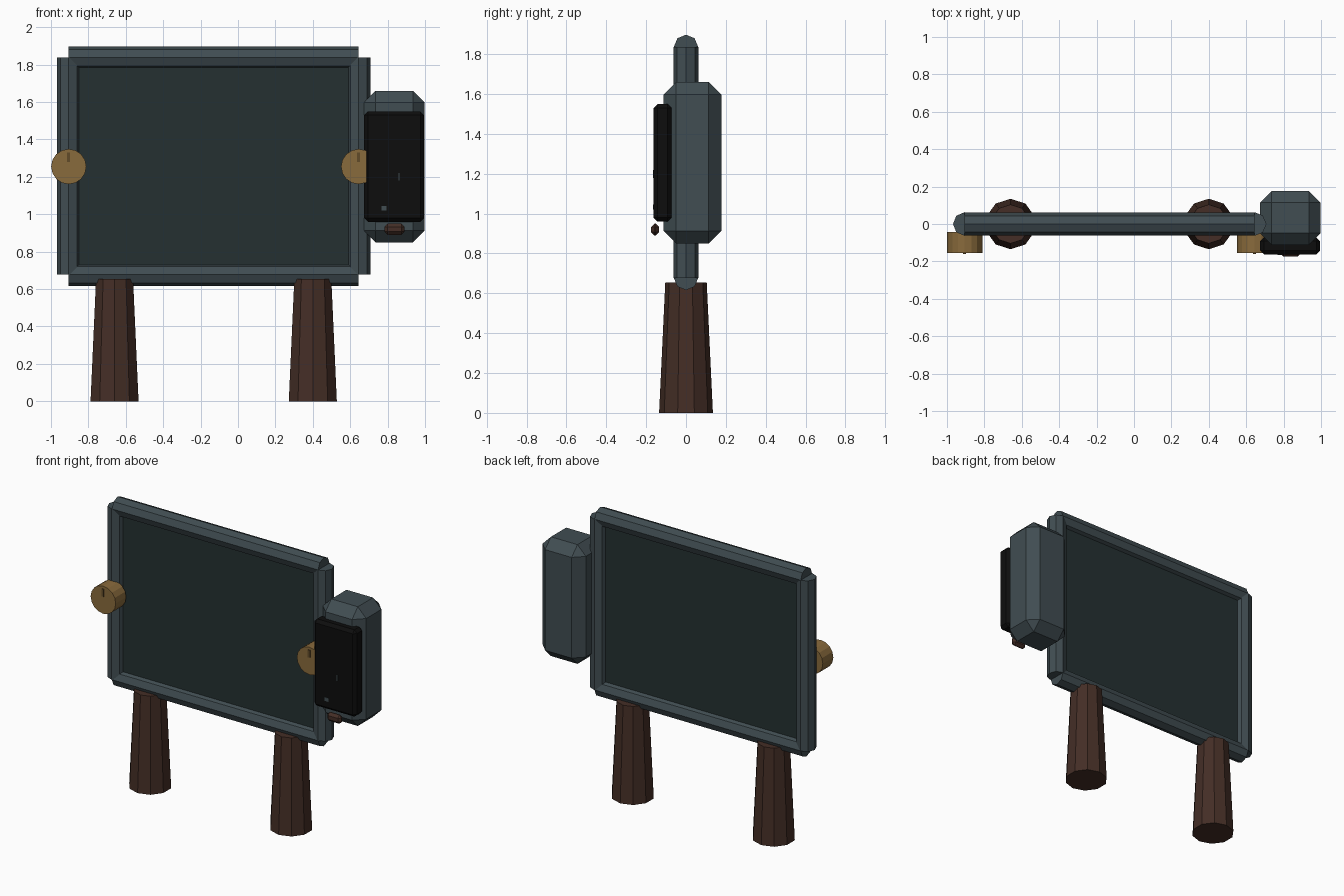
import bpy, bmesh, math
from mathutils import Matrix, Vector

if "Cube" in bpy.data.objects:
    bpy.data.objects.remove(bpy.data.objects["Cube"])


def material(name, rgb):
    m = bpy.data.materials.new(name)
    m.diffuse_color = (*rgb, 1)
    m.use_nodes = True
    m.node_tree.nodes["Principled BSDF"].inputs["Base Color"].default_value = m.diffuse_color
    return m


STEEL = material("slate_metal", (0.052, 0.074, 0.084))
BOARD = material("dark_board", (0.018, 0.030, 0.031))
WOOD = material("dark_wood", (0.058, 0.027, 0.019))
BRASS = material("brass", (0.250, 0.145, 0.045))
BRASS_DARK = material("dark_brass", (0.120, 0.070, 0.022))
BLACK = material("black", (0.004, 0.004, 0.004))


def finish(bm, name, mat):
    bmesh.ops.recalc_face_normals(bm, faces=bm.faces)
    me = bpy.data.meshes.new(name)
    bm.to_mesh(me)
    bm.free()
    me.materials.append(mat)
    ob = bpy.data.objects.new(name, me)
    bpy.context.collection.objects.link(ob)
    return ob


def box(name, lo, hi, mat, bevel=0):
    lo, hi = Vector(lo), Vector(hi)
    bm = bmesh.new()
    bmesh.ops.create_cube(bm, size=1, matrix=Matrix.Translation((lo + hi) / 2)
                          @ Matrix.Diagonal((*(hi - lo), 1)))
    if bevel:
        bmesh.ops.bevel(bm, geom=bm.edges[:], offset=bevel, segments=1,
                        profile=0.5, affect='EDGES')
    return finish(bm, name, mat)


def rod(name, a, b, r1, r2, sides, mat):
    a, b = Vector(a), Vector(b)
    d = b - a
    if abs(d.x) > 0:
        rot = Matrix.Rotation(math.pi / 2, 4, 'Y')
    elif abs(d.y) > 0:
        rot = Matrix.Rotation(math.pi / 2, 4, 'X')
    else:
        rot = Matrix.Identity(4)
    bm = bmesh.new()
    bmesh.ops.create_cone(bm, cap_ends=True, segments=sides, radius1=r1, radius2=r2,
                          depth=d.length, matrix=Matrix.Translation((a + b) / 2) @ rot)
    return finish(bm, name, mat)


XL, XR, ZB, ZT, ZM = -0.905, 0.645, 0.677, 1.837, 1.255

# Board and the four octagonal frame bars
box("board_panel", (XL, -0.02, ZB), (XR, 0.02, ZT), BOARD)
for name, z in (("bottom", ZB), ("top", ZT)):
    rod(name + "_frame_bar", (XL, 0, z), (XR, 0, z), 0.061, 0.061, 8, STEEL)
for name, x in (("left", XL), ("right", XR)):
    rod(name + "_frame_bar", (x, 0, ZB), (x, 0, ZT), 0.063, 0.063, 8, STEEL)
    # Knob with a small pointer mark
    rod(name + "_knob", (x, -0.155, ZM), (x, -0.042, ZM), 0.094, 0.094, 16, BRASS)
    box(name + "_knob_mark", (x - 0.008, -0.161, 1.28), (x + 0.008, -0.153, 1.33), BRASS_DARK)

# Tapered ten-sided legs
for name, x in (("left", -0.66), ("right", 0.40)):
    rod(name + "_leg", (x, 0, 0), (x, 0, 0.655), 0.135, 0.104, 10, WOOD)

# Side housing with chamfered edges, black cover and small latch
box("side_housing", (0.673, -0.112, 0.85), (0.998, 0.177, 1.66), STEEL, 0.063)
box("housing_cover", (0.675, -0.163, 0.96), (0.995, -0.072, 1.55), BLACK, 0.02)
box("housing_latch", (0.783, -0.175, 0.89), (0.89, -0.135, 0.95), WOOD, 0.017)

# Tiny marks on the cover
box("cover_mark_low", (0.767, -0.165, 1.02), (0.795, -0.161, 1.045), STEEL)
box("cover_mark_high", (0.857, -0.165, 1.18), (0.864, -0.161, 1.22), STEEL)
